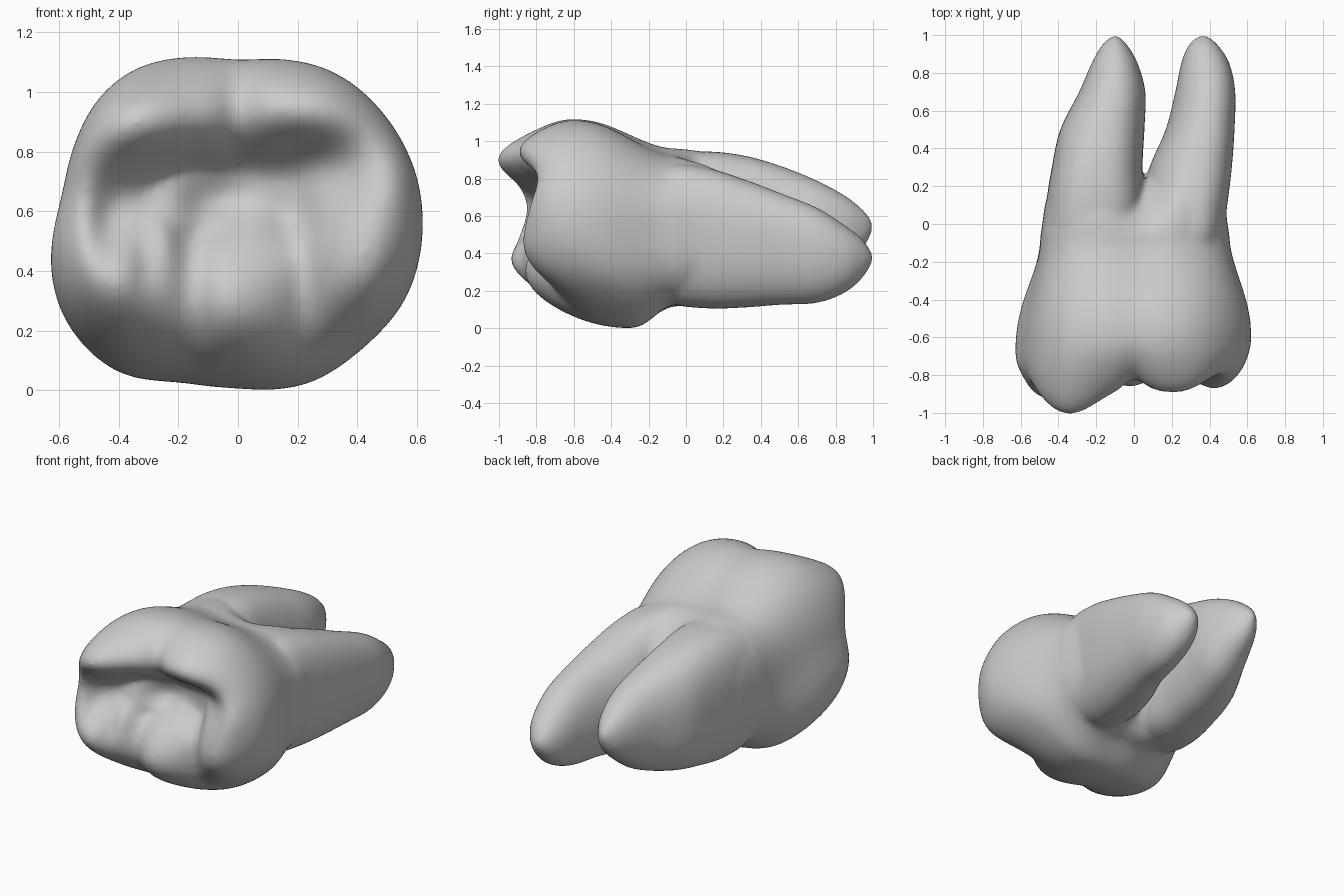
import bpy, bmesh, math

if "Cube" in bpy.data.objects:
    bpy.data.objects.remove(bpy.data.objects["Cube"])

N = 96
CZ = 0.56
ANG = [2 * math.pi * i / N for i in range(N)]

# Crown outline seen from the front (x, z)
OUTLINE = [(.62, .54), (.60, .72), (.51, .90), (.41, 1.01), (.31, 1.075), (.2, 1.105),
           (0, 1.10), (-.2, 1.115), (-.35, 1.08), (-.47, .98), (-.55, .82), (-.585, .65),
           (-.63, .42), (-.61, .3), (-.56, .2), (-.48, .11), (-.38, .045), (-.2, .035),
           (0, .01), (.1, 0), (.25, .025), (.38, .11), (.47, .19), (.55, .28), (.605, .42)]

# Biting surface bumps and grooves: x, z, height, spread x, spread z
BUMPS = [(-.38, .91, .31, .23, .14), (.25, .95, .18, .20, .12),
         (-.43, .37, .24, .15, .18), (-.02, .27, .15, .14, .17),
         (.44, .42, .16, .14, .20), (-.54, .66, .08, .06, .16), (.54, .72, .08, .10, .12),
         (-.25, .56, .06, .05, .08)]
GROOVES = [(-.13, .665, -.17, .17, .10), (.22, .75, -.09, .15, .08),
           (.17, .59, -.08, .06, .07), (-.15, .36, -.04, .045, .24),
           (.22, .38, -.04, .045, .18), (0, .97, -.05, .045, .15),
           (-.43, .54, -.06, .05, .09), (-.31, .46, -.04, .035, .09)]

# Root sections: y, x min, x max, z min, z max
LEFT_ROOT = [(-.3, -.38, .0, .28, .80), (-.1, -.47, .04, .15, .92), (.1, -.465, .055, .115, .945),
             (.3, -.435, .045, .135, .925), (.5, -.39, .055, .17, .87), (.7, -.29, .06, .235, .79),
             (.85, -.225, .02, .34, .71), (.94, -.175, -.03, .42, .64), (.985, -.13, -.07, .49, .59)]
RIGHT_ROOT = [(-.3, .08, .40, .28, .75), (-.1, .03, .46, .14, .87), (.1, .04, .49, .107, .86),
              (.3, .085, .515, .11, .80), (.5, .17, .53, .125, .725), (.7, .22, .535, .135, .645),
              (.85, .25, .505, .19, .55), (.94, .285, .45, .265, .48), (.985, .325, .405, .33, .42)]


def smoothstep(t):
    t = max(0.0, min(1.0, t))
    return t * t * (3 - 2 * t)


def lerp(a, b, t):
    return a + (b - a) * t


def oval(cx, cz, rx, rz, y, n=2.3, lean=0):
    ring = []
    for a in ANG:
        c, s = math.cos(a), math.sin(a)
        k = (abs(c) ** n + abs(s) ** n) ** (-1 / n)
        ring.append((cx + rx * c * k + lean * rz * s * k, y, cz + rz * s * k))
    return ring


def trunk_ring(y, rx, rz, pinch):
    # two-lobed section: pinched above and below, lower on the right
    ring = []
    for x, y, z in oval(.005, .53, rx, rz, y, 2.8):
        dz = (z - .53) * (1 - pinch * math.exp(-((x - .05) / .13) ** 2))
        if dz > 0:
            dz -= .12 * x * dz / rz
        ring.append((x, y, .53 + dz))
    return ring


def loft(bm, start, rings, end):
    first = bm.verts.new(start)
    loops = [[bm.verts.new(p) for p in r] for r in rings]
    last = bm.verts.new(end)
    for i in range(N):
        j = (i + 1) % N
        bm.faces.new((first, loops[0][j], loops[0][i]))
        for a, b in zip(loops, loops[1:]):
            bm.faces.new((a[i], a[j], b[j], b[i]))
        bm.faces.new((last, loops[-1][i], loops[-1][j]))


def polar_radii():
    pts = sorted((math.atan2(z - CZ, x) % (2 * math.pi), math.hypot(x, z - CZ)) for x, z in OUTLINE)
    pts = [(pts[-1][0] - 2 * math.pi, pts[-1][1])] + pts + [(pts[0][0] + 2 * math.pi, pts[0][1])]
    radii = []
    for a in ANG:
        for (a0, r0), (a1, r1) in zip(pts, pts[1:]):
            if a0 <= a <= a1:
                radii.append(lerp(r0, r1, (a - a0) / (a1 - a0)))
                break
    for _ in range(4):
        radii = [(radii[i - 1] + 2 * radii[i] + radii[(i + 1) % N]) / 4 for i in range(N)]
    return radii


def bite_height(x, z):
    h = 0.72
    for bx, bz, amp, sx, sz in BUMPS + GROOVES:
        h += amp * math.exp(-0.5 * (((x - bx) / sx) ** 2 + ((z - bz) / sz) ** 2))
    return h


def crown(bm):
    radii = polar_radii()
    rings = []
    # biting surface, rounding over to the widest line
    steps = 44
    for k in range(1, steps + 1):
        s = math.sin(k / steps * math.pi / 2)
        ring = []
        for a, r in zip(ANG, radii):
            low = smoothstep(-math.sin(a) * 1.1)
            left = max(0, -math.cos(a)) ** 2
            x, z = s * r * math.cos(a), CZ + s * r * math.sin(a)
            yb, p = lerp(.60, .30, low) + .12 * left, lerp(9, 4.2, low)
            rise = max(.03, bite_height(x, z) - yb)
            blend = smoothstep(s * 2)
            rise = lerp(bite_height(x, z) - yb, rise, blend)
            ring.append((x, -(yb + rise * math.sqrt(max(0, 1 - s ** p))), z))
        rings.append(ring)
    # side wall drawing in to the neck
    edge = rings[-1]
    neck = trunk_ring(-.06, .50, .42, .04)
    for k in range(1, 17):
        t = k / 16
        e = smoothstep(t ** 1.15)
        rings.append([(lerp(p[0], q[0], e), lerp(p[1], q[1], t), lerp(p[2], q[2], e))
                      for p, q in zip(edge, neck)])
    # trunk splitting into the two roots
    for y, rx, rz, pinch in [(0, .49, .418, .1), (.06, .483, .412, .2), (.12, .473, .40, .34),
                             (.18, .445, .38, .5), (.22, .38, .33, .65)]:
        rings.append(trunk_ring(y, rx, rz, pinch))
    loft(bm, (0, -bite_height(0, CZ), CZ), rings, (.03, .235, .51))


def root(bm, rows, tip, lean, boxy):
    def section(y, x0, x1, z0, z1):
        n = lerp(boxy, 2.1, smoothstep((y - .1) / .8))
        return oval((x0 + x1) / 2, (z0 + z1) / 2, (x1 - x0) / 2, (z1 - z0) / 2, y, n, lean)
    rings = []
    for i in range(len(rows) - 1):
        p0, p1, p2 = rows[max(i - 1, 0)], rows[i], rows[i + 1]
        p3 = rows[min(i + 2, len(rows) - 1)]
        for k in range(6):
            t = k / 6
            rings.append(section(*[
                b + .5 * t * (c - a + t * (2 * a - 5 * b + 4 * c - d + t * (3 * (b - c) + d - a)))
                for a, b, c, d in zip(p0, p1, p2, p3)]))
    rings.append(section(*rows[-1]))
    r = rows[0]
    loft(bm, ((r[1] + r[2]) / 2, r[0], (r[3] + r[4]) / 2), rings, tip)


# Crown and both roots in one mesh
bm = bmesh.new()
crown(bm)
root(bm, LEFT_ROOT, (-.10, 1.006, .54), 0, 2.8)
root(bm, RIGHT_ROOT, (.365, 1.006, .375), .07, 2.5)
bmesh.ops.recalc_face_normals(bm, faces=bm.faces)
mesh = bpy.data.meshes.new("molar_tooth")
bm.to_mesh(mesh)
bm.free()
tooth = bpy.data.objects.new("molar_tooth", mesh)
bpy.context.collection.objects.link(tooth)

# Fuse the parts and soften the joins
fuse = tooth.modifiers.new("fuse", 'REMESH')
fuse.mode = 'VOXEL'
fuse.voxel_size = 0.015
fuse.use_smooth_shade = True
soft = tooth.modifiers.new("soften", 'SMOOTH')
soft.factor = 0.5
soft.iterations = 14
